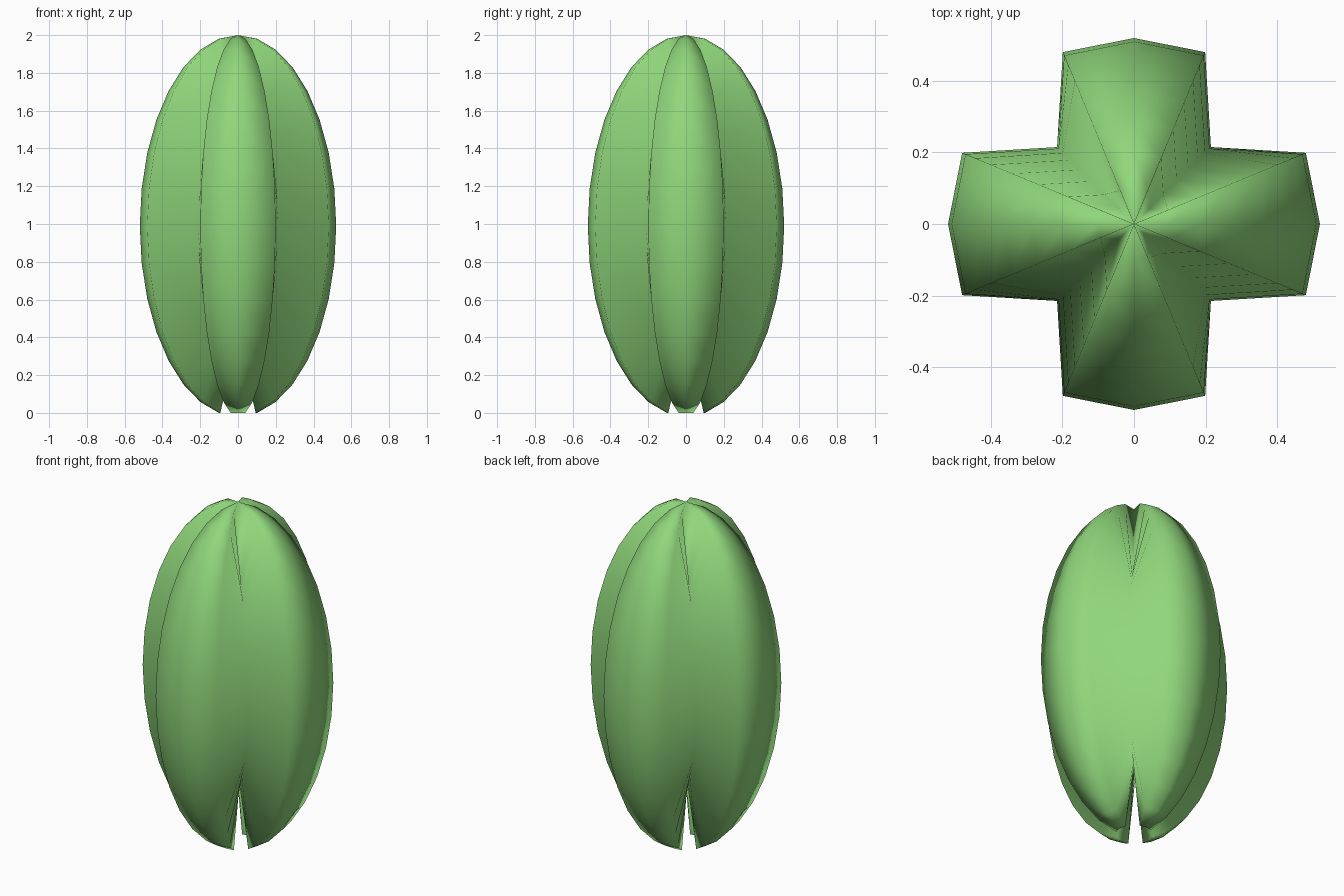
import bpy, bmesh, math

if "Cube" in bpy.data.objects:
    bpy.data.objects.remove(bpy.data.objects["Cube"])

RADIUS = 0.52      # rib radius
HALF = 1.0097      # half height of the stretched sphere
CENTRE = 0.9903    # lowest remaining ring rests on z = 0
GROOVE = 0.585     # how far the diagonal grooves are drawn inwards

# Ribbed body: a sphere whose diagonal columns and bottom pole are drawn inwards
bm = bmesh.new()
bmesh.ops.create_uvsphere(bm, u_segments=16, v_segments=16, radius=1.0)
for v in bm.verts:
    r = math.hypot(v.co.x, v.co.y)
    if r < 1e-3:
        v.co.x = v.co.y = 0.0
        groove = v.co.z < 0
    else:
        groove = abs(abs(v.co.x) - abs(v.co.y)) < 0.01 * r
    if groove:
        v.co *= GROOVE
    v.co.x *= RADIUS
    v.co.y *= RADIUS
    v.co.z = CENTRE + v.co.z * HALF

mesh = bpy.data.meshes.new("ribbed_body")
bm.to_mesh(mesh)
bm.free()
mesh.shade_smooth()
body = bpy.data.objects.new("ribbed_body", mesh)
bpy.context.collection.objects.link(body)

# Green skin
green = bpy.data.materials.new("green_skin")
green.diffuse_color = (0.28, 0.68, 0.2, 1.0)
green.use_nodes = True
green.node_tree.nodes["Principled BSDF"].inputs["Base Color"].default_value = green.diffuse_color
mesh.materials.append(green)
